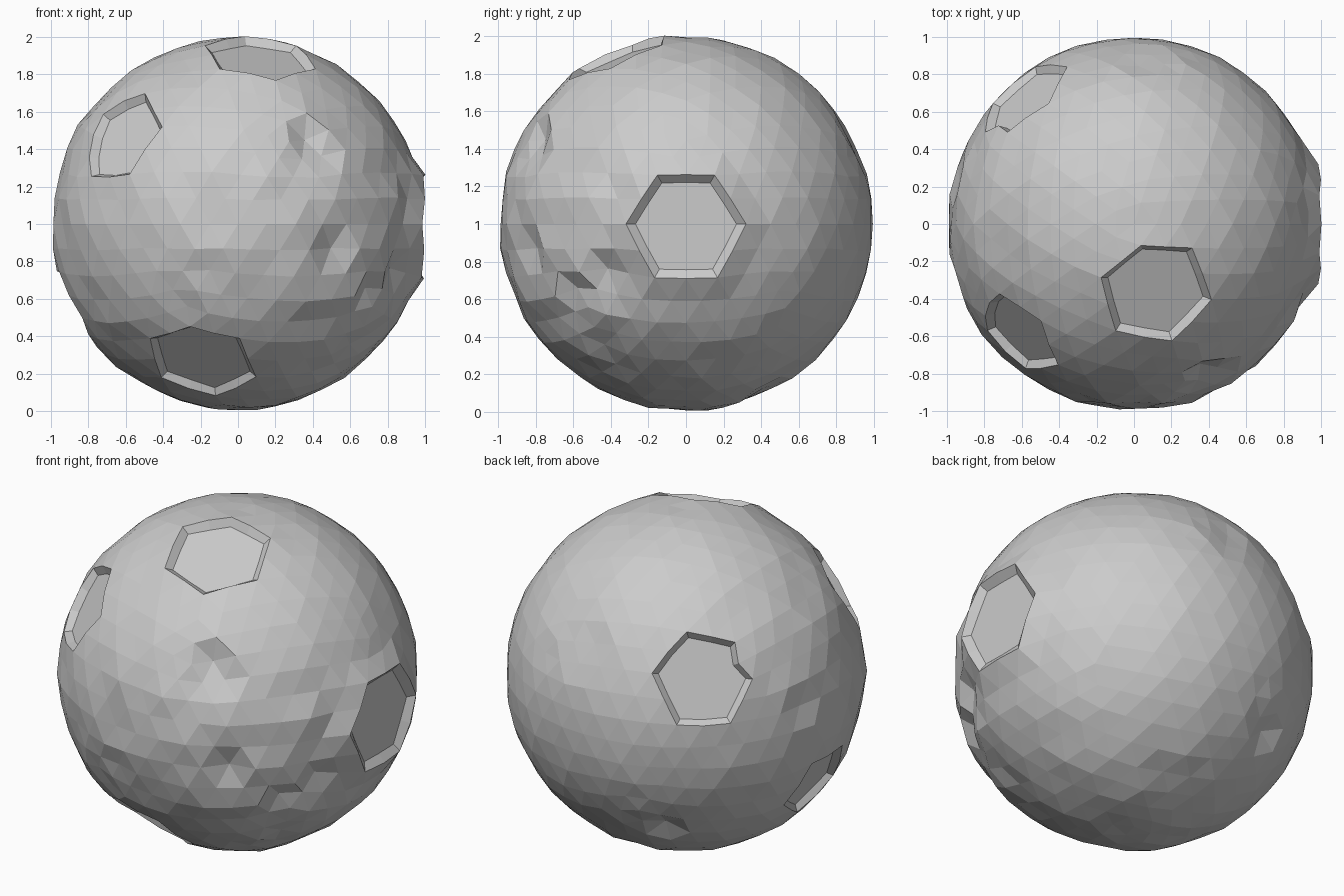
import bpy, bmesh, random
from mathutils import Vector

if "Cube" in bpy.data.objects:
    bpy.data.objects.remove(bpy.data.objects["Cube"])

random.seed(4)
CENTRE = Vector((0, 0, 1))

# big flat-floored craters: direction, rim radius, floor height
CRATERS = [((1, 0, 0), 1.035, .955), ((.14, -.37, .91), 1.01, .932),
           ((-.6, -.62, .49), 1.0, .93), ((-.15, -.65, -.74), .995, .925),
           ((-.6, .70, .39), 1.0, .93), ((-.894, 0, -.447), 1.0, .938)]
# small sharp dents: direction and depth
DENTS = [((.40, -.80, .43), .07), ((.50, -.84, -.14), .06), ((.86, -.44, -.22), .07),
         ((.72, -.58, -.38), .05), ((-.35, .73, -.58), .06), ((.07, .89, .45), .05),
         ((.06, .41, -.91), .04), ((-.95, .2, .15), .03)]
# rough patches: direction and strength
ROUGH = [((.6, -.75, -.25), .022), ((-.6, -.7, -.3), .014), ((-.95, .25, .1), .012),
         ((0, -.9, .4), .009), ((0, 0, -1), .008)]


def unit(d):
    return Vector(d).normalized()


def make_crater(bm, d, lift, depth):
    # merge two rings of triangles round a vertex, then sink the flat floor
    seed = min(bm.verts, key=lambda v: (v.co - d).length)
    ring = {f for f in seed.link_faces}
    ring |= {f for face in list(ring) for v in face.verts for f in v.link_faces}
    axis = seed.co.normalized()
    rim = bmesh.ops.dissolve_faces(bm, faces=list(ring), use_verts=False)['region'][0]
    floor = bmesh.ops.extrude_discrete_faces(bm, faces=[rim])['faces'][0]
    inner = set(floor.verts)
    outer = {e.other_vert(v) for v in inner for e in v.link_edges} - inner
    for v in inner:
        side = v.co - axis * v.co.dot(axis)
        v.co = axis * depth + side * 0.87
    for v in outer:
        v.co *= lift


bm = bmesh.new()
bmesh.ops.create_icosphere(bm, subdivisions=4, radius=1)
crater_dirs = [unit(c[0]) for c in CRATERS]

# rough surface and dents, leaving crater rims clean
for v in bm.verts:
    n = v.co.normalized()
    if max(n.dot(c) for c in crater_dirs) > 0.935:
        continue
    offset = random.uniform(-.006, .004)
    for d, s in ROUGH:
        offset += random.uniform(-1.3, .7) * s * max(0, n.dot(unit(d)) * 2 - 1)
    for d, depth in DENTS:
        offset -= depth * max(0, 1 - (n - unit(d)).length / .14)
    v.co = n * (1 + offset)

for d, lift, depth in CRATERS:
    make_crater(bm, unit(d), lift, depth)

bmesh.ops.translate(bm, verts=bm.verts, vec=CENTRE)
bmesh.ops.recalc_face_normals(bm, faces=bm.faces)
mesh = bpy.data.meshes.new("cratered_rock")
bm.to_mesh(mesh)
bm.free()

# single grey stone colour
stone = bpy.data.materials.new("grey stone")
stone.diffuse_color = (.6, .6, .6, 1)
stone.use_nodes = True
stone.node_tree.nodes["Principled BSDF"].inputs["Base Color"].default_value = stone.diffuse_color
mesh.materials.append(stone)
rock = bpy.data.objects.new("cratered_rock", mesh)
bpy.context.collection.objects.link(rock)
